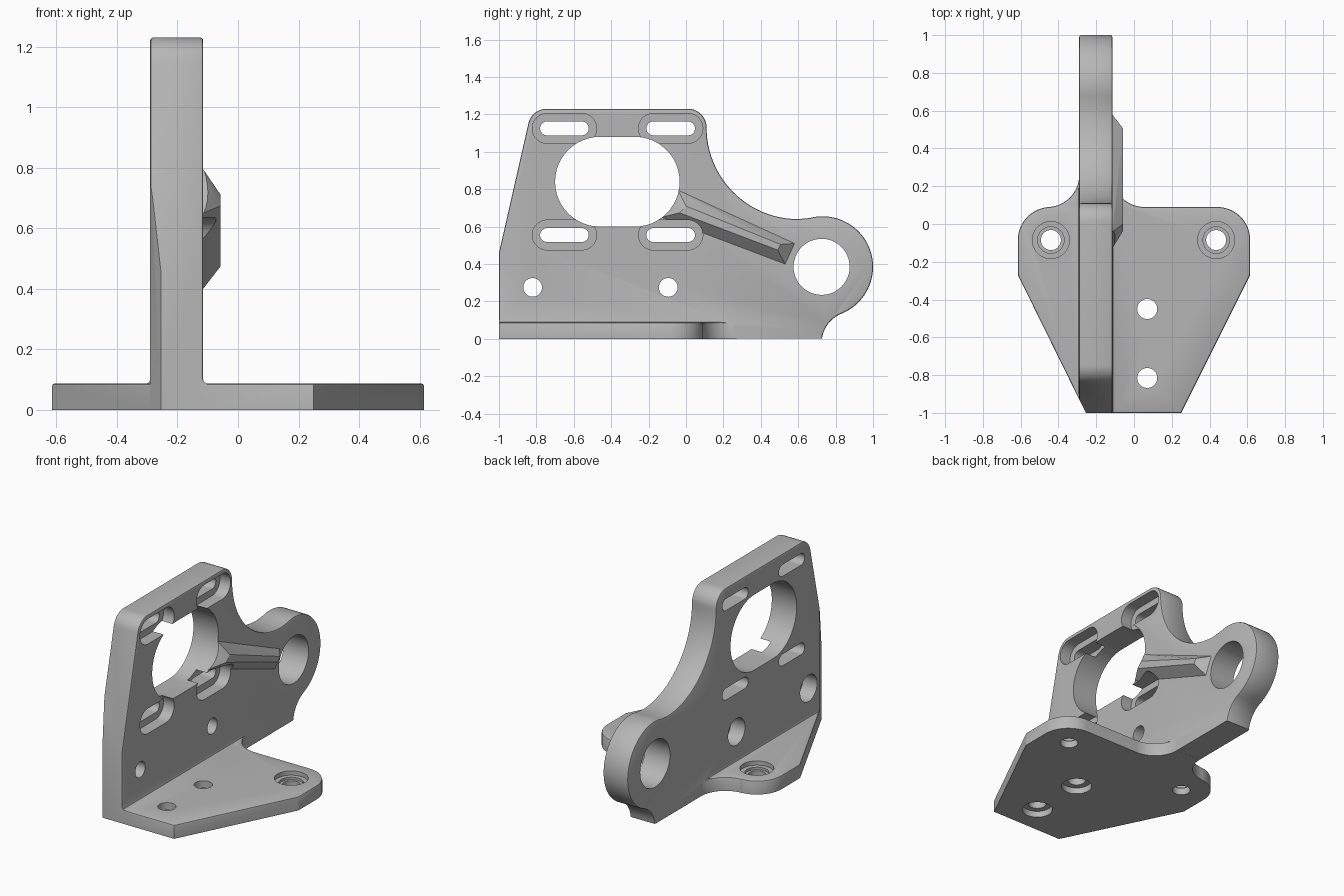
import bpy, bmesh
from math import sin, cos, radians
from mathutils import Vector

cube = bpy.data.objects.get("Cube")
if cube:
    bpy.data.objects.remove(cube, do_unlink=True)

metal = bpy.data.materials.new("satin grey metal")
metal.use_nodes = True
GREY = (0.47, 0.47, 0.47, 1)
metal.diffuse_color = GREY
metal.node_tree.nodes["Principled BSDF"].inputs["Base Color"].default_value = GREY

X_BACK, X_FACE = -0.29, -0.115      # the two sides of the upright plate
BASE_TOP = 0.087


def arc(a, b, r, start, end, n=16):
    angles = [radians(start + (end - start) * i / n) for i in range(n + 1)]
    return [(a + r * cos(t), b + r * sin(t)) for t in angles]


def obround(a, b, half, r):
    d = half - r
    return arc(a + d, b, r, -90, 90, 24) + arc(a - d, b, r, 90, 270, 24)


def finish(name, bm):
    bmesh.ops.recalc_face_normals(bm, faces=bm.faces)
    mesh = bpy.data.meshes.new(name)
    bm.to_mesh(mesh)
    bm.free()
    mesh.materials.append(metal)
    obj = bpy.data.objects.new(name, mesh)
    bpy.context.collection.objects.link(obj)
    return obj


def prism(points, axis, lo, hi):
    """Extrude a profile along x (points are y, z) or z (points are x, y)."""
    bm = bmesh.new()
    place = {"x": lambda p: (lo, *p), "z": lambda p: (*p, lo), "y": lambda p: (p[0], lo, p[1])}[axis]
    step = {"x": (hi - lo, 0, 0), "z": (0, 0, hi - lo), "y": (0, hi - lo, 0)}[axis]
    kept = []
    for p in points:
        if all((Vector(p) - Vector(q)).length > 1e-4 for q in kept):
            kept.append(p)
    face = bm.faces.new([bm.verts.new(place(p)) for p in kept])
    out = bmesh.ops.extrude_face_region(bm, geom=[face])
    verts = [g for g in out["geom"] if isinstance(g, bmesh.types.BMVert)]
    bmesh.ops.translate(bm, verts=verts, vec=step)
    bmesh.ops.recalc_face_normals(bm, faces=bm.faces)
    return bm


def soften(bm, is_cap):
    """Round the rims of the chosen cap faces, leaving the underside sharp."""
    bm.normal_update()
    rim = []
    for e in bm.edges:
        caps = [is_cap(f.normal) for f in e.link_faces]
        sharp = e.calc_face_angle(0) > 0.7
        if sharp and any(caps) and any(v.co.z > 0.001 for v in e.verts):
            rim.append(e)
    bmesh.ops.bevel(bm, geom=rim, offset=0.009, segments=2, profile=0.5, affect="EDGES")


# Upright plate with the pivot lug
profile = [(-1, 0), (-1, 0.46)]
profile += arc(-0.745, 1.13, 0.1, 167, 90, 10)
profile += arc(0.01, 1.13, 0.1, 90, 0, 10)
profile += arc(0.6, 1.13, 0.49, 180, 270, 24)
profile += arc(0.73, 0.385, 0.27, 105, -68, 40)
profile += arc(0.895, -0.023, 0.17, 112, 172, 10)
bm = prism(profile, "x", X_BACK, X_FACE)
cut = bmesh.ops.bisect_plane(
    bm, geom=bm.verts[:] + bm.edges[:] + bm.faces[:],
    plane_co=(-0.255, -1, 0), plane_no=(-0.73, -0.36, 0), clear_outer=True)
loop = [g for g in cut["geom_cut"] if isinstance(g, bmesh.types.BMEdge)]
bmesh.ops.edgeloop_fill(bm, edges=loop)
bmesh.ops.recalc_face_normals(bm, faces=bm.faces)
soften(bm, lambda n: abs(n.x) > 0.99)
bracket = finish("mounting_bracket", bm)

# Foot flange
outline = [(-0.255, -1), (0.25, -1), (0.615, -0.27)]
outline += arc(0.44, -0.085, 0.175, 0, 90)
outline += arc(0.055, 0.26, 0.17, 270, 180)
outline += arc(-0.46, 0.26, 0.17, 360, 270)
outline += arc(-0.44, -0.085, 0.175, 90, 180) + [(-0.615, -0.27)]
bm = prism(outline, "z", 0, BASE_TOP)
soften(bm, lambda n: n.z > 0.99)
additions = [finish("foot_flange", bm)]

# Small fillets where the plate meets the flange
for x, side, front in ((X_FACE, 1, -0.999), (X_BACK, -1, -0.9)):
    section = [(x - side * 0.02, BASE_TOP - 0.02), (x + side * 0.013, BASE_TOP - 0.02),
               (x + side * 0.013, BASE_TOP), (x + side * 0.004, BASE_TOP + 0.004),
               (x, BASE_TOP + 0.013), (x - side * 0.02, BASE_TOP + 0.013)]
    additions.append(finish("corner_fillet", prism(section, "y", front, 0.19)))

# Tapered stiffening rib
foot = [(-0.042, 0.795), (0.58, 0.51), (0.53, 0.4), (-0.13, 0.65)]
crest = [(0, 0.71), (0.505, 0.505), (0.49, 0.475), (-0.035, 0.674)]
bm = bmesh.new()
for x, ring in ((X_FACE - 0.02, foot), (X_FACE, foot), (-0.057, crest)):
    for y, z in ring:
        bm.verts.new((x, y, z))
bmesh.ops.convex_hull(bm, input=bm.verts[:])
additions.append(finish("stiffening_rib", bm))

# Cutters: motor opening and pivot bore
cutters = []


def cutter(points, axis, lo, hi):
    obj = finish("cutter", prism(points, axis, lo, hi))
    obj.hide_render = True
    cutters.append(obj)


cutter(obround(-0.367, 0.84, 0.333, 0.24), "x", -0.5, 0.2)
cutter(obround(0.725, 0.385, 0.15, 0.15), "x", -0.5, 0.2)

# Adjustment slots with recesses on the face side
for y in (-0.65, -0.082):
    for z in (0.555, 1.125):
        cutter(obround(y, z, 0.172, 0.08), "x", X_FACE - 0.075, 0.1)
        cutter(obround(y, z, 0.13, 0.037), "x", -0.5, 0.1)

# Plate screw holes, counterbored from behind
for y in (-0.82, -0.095):
    cutter(obround(y, 0.275, 0.05, 0.05), "x", -0.5, 0.1)
    cutter(obround(y, 0.275, 0.085, 0.085), "x", -0.5, X_BACK + 0.1)

# Flange holes: rear pair stepped from above, front pair from below
for x in (-0.44, 0.435):
    for r, low in ((0.053, -0.1), (0.07, 0.045), (0.098, 0.06)):
        cutter(obround(x, -0.085, r, r), "z", low, 0.15)
for y in (-0.45, -0.815):
    cutter(obround(0.07, y, 0.053, 0.053), "z", -0.1, 0.15)
    cutter(obround(0.07, y, 0.09, 0.09), "z", -0.1, 0.04)

# Combine everything into one casting
bpy.ops.object.select_all(action="DESELECT")
bracket.select_set(True)
bpy.context.view_layer.objects.active = bracket
for operation, parts in (("UNION", additions), ("DIFFERENCE", cutters)):
    for part in parts:
        mod = bracket.modifiers.new("combine", "BOOLEAN")
        mod.operation = operation
        mod.solver = "EXACT"
        mod.object = part
        bpy.ops.object.modifier_apply(modifier=mod.name)
        bpy.data.objects.remove(part, do_unlink=True)

bpy.ops.object.shade_smooth_by_angle(angle=radians(25))
